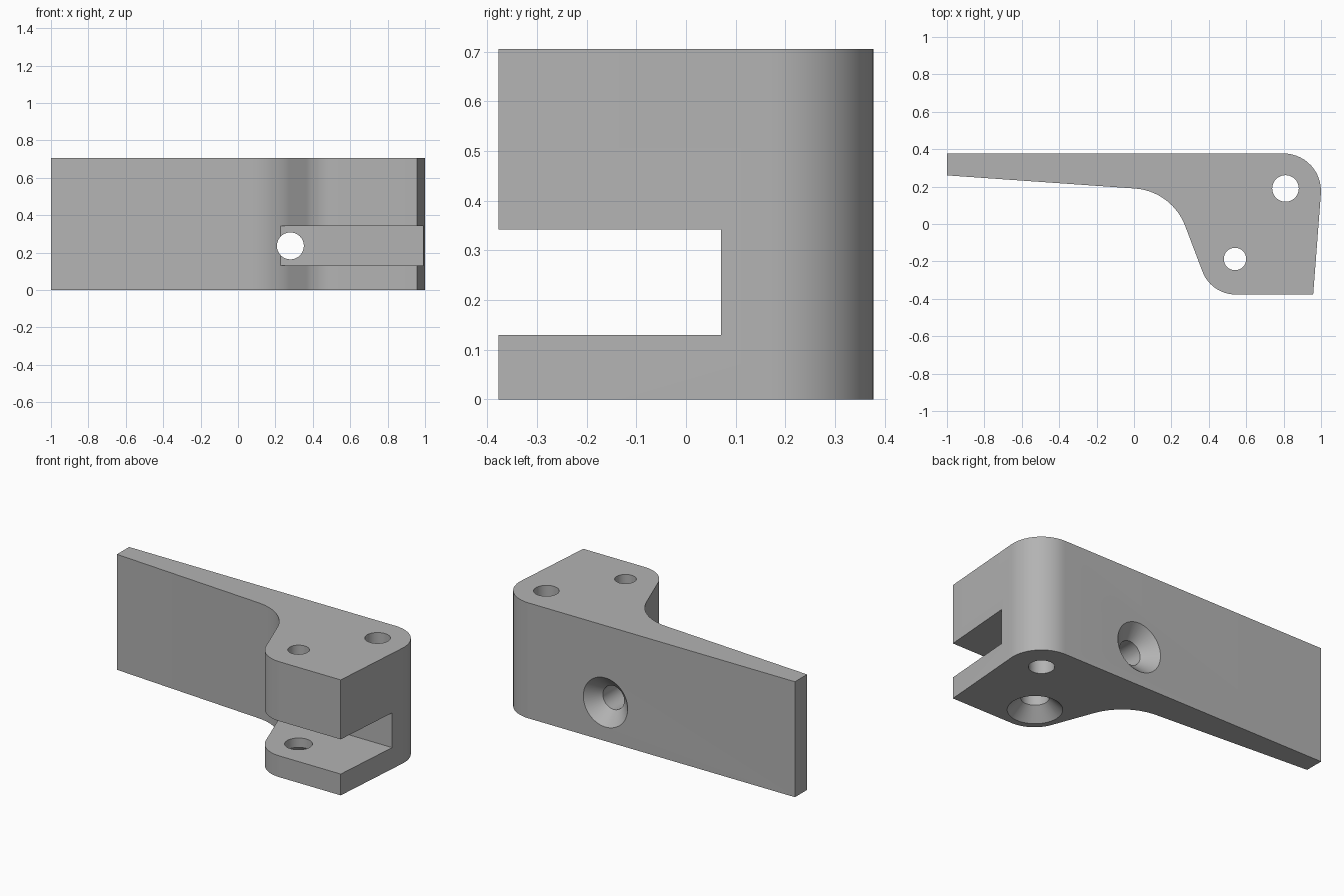
import bpy
import bmesh
import math
from mathutils import Vector

if "Cube" in bpy.data.objects:
    bpy.data.objects.remove(bpy.data.objects["Cube"], do_unlink=True)

HEIGHT = 0.705
BACK = 0.377

grey = bpy.data.materials.new("plain_grey")
grey.use_nodes = True
colour = (0.45, 0.45, 0.45, 1)
grey.diffuse_color = colour
grey.node_tree.nodes["Principled BSDF"].inputs["Base Color"].default_value = colour


def rounded_outline(corners, steps=14):
    """Round each (x, y, radius) corner with a tangent arc."""
    points = []
    for i, (x, y, radius) in enumerate(corners):
        p = Vector((x, y))
        if not radius:
            points.append(p)
            continue
        a = (Vector(corners[i - 1][:2]) - p).normalized()
        b = (Vector(corners[(i + 1) % len(corners)][:2]) - p).normalized()
        half = a.angle(b) / 2
        centre = p + (a + b).normalized() * radius / math.sin(half)
        start = p + a * radius / math.tan(half) - centre
        end = p + b * radius / math.tan(half) - centre
        sweep = start.angle(end)
        for k in range(steps + 1):
            t = k / steps
            points.append(centre + (start * math.sin((1 - t) * sweep)
                                    + end * math.sin(t * sweep)) / math.sin(sweep))
    return points


def mesh_object(name, bm):
    bmesh.ops.recalc_face_normals(bm, faces=bm.faces[:])
    mesh = bpy.data.meshes.new(name)
    bm.to_mesh(mesh)
    bm.free()
    mesh.materials.append(grey)
    obj = bpy.data.objects.new(name, mesh)
    bpy.context.collection.objects.link(obj)
    return obj


def prism(name, outline, bottom, top):
    bm = bmesh.new()
    face = bm.faces.new([bm.verts.new((p[0], p[1], bottom)) for p in outline])
    grown = bmesh.ops.extrude_face_region(bm, geom=[face])["geom"]
    verts = [v for v in grown if isinstance(v, bmesh.types.BMVert)]
    bmesh.ops.translate(bm, verts=verts, vec=(0, 0, top - bottom))
    return mesh_object(name, bm)


def drill(name, profile, location, tilt=0, sides=48):
    """Turned cutter from (radius, height) steps along its own axis."""
    bm = bmesh.new()
    rings = [[bm.verts.new((r * math.cos(math.tau * k / sides),
                            r * math.sin(math.tau * k / sides), h))
              for k in range(sides)] for r, h in profile]
    for low, high in zip(rings, rings[1:]):
        for k in range(sides):
            n = (k + 1) % sides
            bm.faces.new((low[k], low[n], high[n], high[k]))
    bm.faces.new(rings[0])
    bm.faces.new(rings[-1])
    obj = mesh_object(name, bm)
    obj.location = location
    obj.rotation_euler.x = tilt
    return obj


# Bracket body: thin tapering arm flowing into a thick rounded head
bracket = prism("bracket", rounded_outline([
    (-1, BACK, 0), (-1, 0.26, 0), (0.203, 0.176, 0.31), (0.4125, -BACK, 0.19),
    (0.958, -BACK, 0), (1.0156, BACK, 0.2)]), 0, HEIGHT)

# Slot across the front of the head, and the drilled holes
countersunk = [(0.16, -0.01), (0.077, 0.073)]
cutters = [
    prism("slot_cutter", [(0.1, -0.5), (1.1, -0.5), (1.1, 0.07), (0.1, 0.07)], 0.13, 0.342),
    drill("pivot_hole_cutter", [(0.071, -0.1), (0.071, 0.9)], (0.81, 0.19, 0)),
    drill("upper_screw_hole_cutter", [(0.06, 0.25), (0.06, 0.9)], (0.54, -0.187, 0)),
    drill("lower_screw_hole_cutter", countersunk + [(0.077, 0.24)], (0.54, -0.187, 0)),
    drill("back_screw_hole_cutter", [(0.16, -0.01), (0.072, 0.078), (0.072, 0.36)],
          (0.28, BACK, 0.236), math.pi / 2),
]
bpy.context.view_layer.objects.active = bracket
bracket.select_set(True)
for cutter in cutters:
    cutter.hide_render = True
    cut = bracket.modifiers.new(cutter.name, "BOOLEAN")
    cut.operation = "DIFFERENCE"
    cut.solver = "EXACT"
    cut.object = cutter
    bpy.ops.object.modifier_apply(modifier=cut.name)
    bpy.data.objects.remove(cutter, do_unlink=True)

# Smooth curved walls, crisp edges
bpy.ops.object.shade_smooth_by_angle(angle=math.radians(30))
